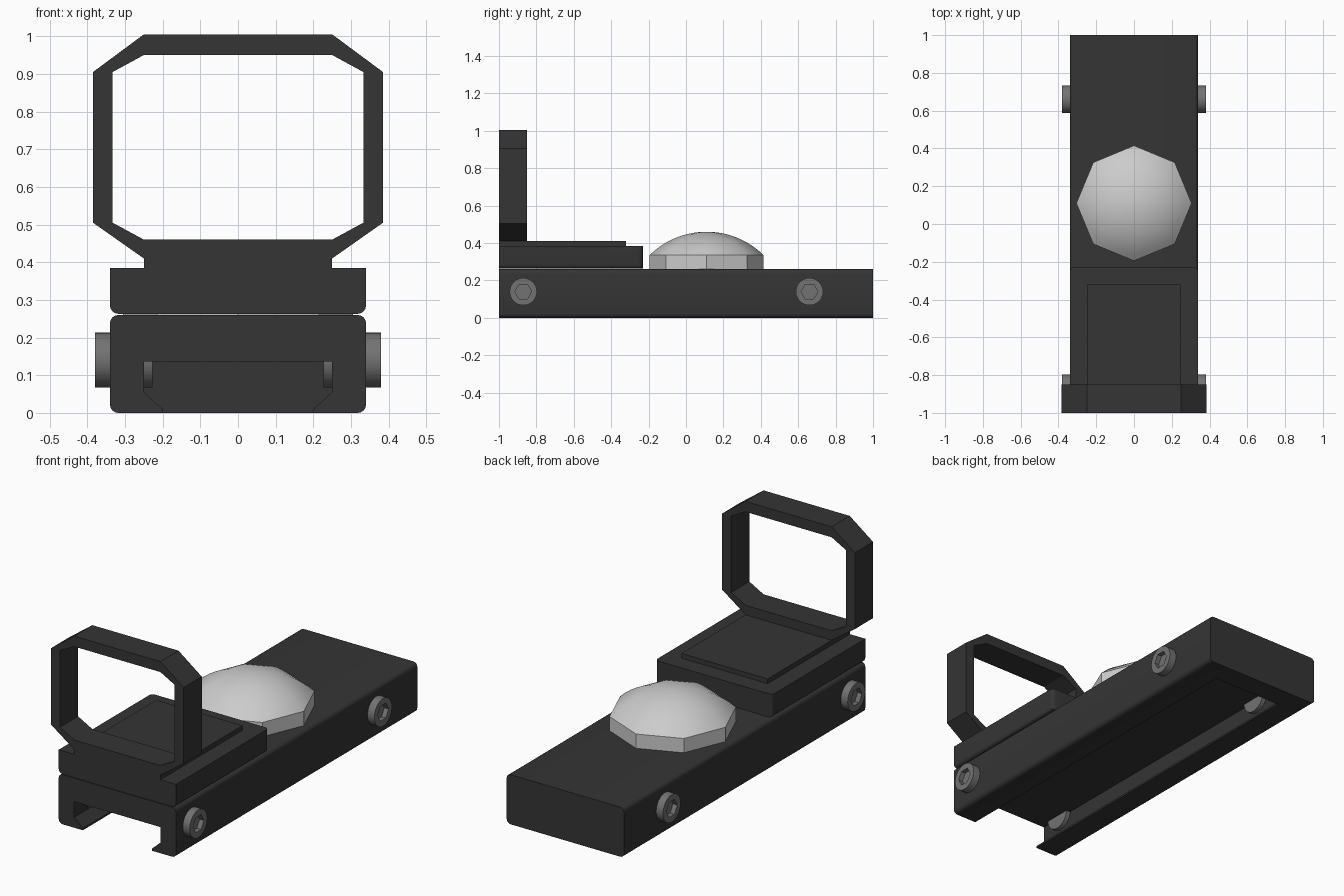
import bpy, bmesh
from math import cos, sin, pi, radians, sqrt

cube = bpy.data.objects.get("Cube")
if cube:
    bpy.data.objects.remove(cube, do_unlink=True)


def material(name, value):
    m = bpy.data.materials.new(name)
    m.use_nodes = True
    color = (value, value, value, 1)
    m.diffuse_color = color
    m.node_tree.nodes["Principled BSDF"].inputs["Base Color"].default_value = color
    return m


black = material("matte black", 0.035)
steel = material("grey steel", 0.17)
glass = material("pale lens", 0.6)


def finish(name, bm, mat):
    bmesh.ops.recalc_face_normals(bm, faces=bm.faces)
    mesh = bpy.data.meshes.new(name)
    bm.to_mesh(mesh)
    bm.free()
    ob = bpy.data.objects.new(name, mesh)
    bpy.context.collection.objects.link(ob)
    mesh.materials.append(mat)
    return ob


def smooth(ob, angle=30):
    bpy.ops.object.select_all(action='DESELECT')
    ob.select_set(True)
    bpy.context.view_layer.objects.active = ob
    bpy.ops.object.shade_smooth_by_angle(angle=radians(angle))


def prism(name, rings, mat, axis, bevel=None, radius=0.022):
    """Loft closed 2D outlines placed at positions along the x, y or z axis."""
    place = {"x": lambda a, b, t: (t, a, b),
             "y": lambda a, b, t: (a, t, b),
             "z": lambda a, b, t: (a, b, t)}[axis]
    bm = bmesh.new()
    loops = [[bm.verts.new(place(a, b, t)) for a, b in pts] for pts, t in rings]
    n = len(loops[0])
    for lo, hi in zip(loops, loops[1:]):
        for i in range(n):
            j = (i + 1) % n
            bm.faces.new((lo[i], lo[j], hi[j], hi[i]))
    bm.faces.new(loops[0])
    bm.faces.new(loops[-1])
    if bevel:
        edges = [e for e in bm.edges if bevel(*(v.co for v in e.verts))]
        bmesh.ops.bevel(bm, geom=edges, offset=radius, segments=4,
                        profile=0.5, affect='EDGES')
    return finish(name, bm, mat)


def rect(a0, a1, b0, b1):
    return [(a0, b0), (a1, b0), (a1, b1), (a0, b1)]


def ngon(n, r, ca=0, cb=0):
    return [(ca + r * cos(2 * pi * i / n), cb + r * sin(2 * pi * i / n))
            for i in range(n)]


def cut(ob, cutter):
    mod = ob.modifiers.new("cut", 'BOOLEAN')
    mod.object = cutter
    mod.operation = 'DIFFERENCE'
    mod.solver = 'EXACT'
    bpy.context.view_layer.objects.active = ob
    bpy.ops.object.modifier_apply(modifier=mod.name)
    bpy.data.objects.remove(cutter, do_unlink=True)


# Mounting base with rounded long edges and a dovetail rail channel
base_outline = rect(-0.34, 0.34, 0, 0.26)
base = prism("mount_base", [(base_outline, -1), (base_outline, 1)], black, "y",
             lambda a, b: abs(a.y - b.y) > 1)
half = [(0.2, -0.05), (0.2, 0.01), (0.25, 0.055), (0.25, 0.137)]
channel = half + [(-x, z) for x, z in reversed(half)]
cut(base, prism("channel_cutter", [(channel, -1.1), (channel, 0.88)], black, "y"))
smooth(base)

# Sight housing: rounded underside and rear corners
housing_outline = rect(-0.34, 0.34, -1, -0.23)
housing = prism("sight_housing", [(housing_outline, 0.263), (housing_outline, 0.385)],
                black, "z",
                lambda a, b: (abs(a.y - b.y) > 0.5 and a.z < 0.3)
                or (abs(a.z - b.z) > 0.1 and a.y > -0.5))
smooth(housing)

# Raised top pad
pad = rect(-0.25, 0.25, -1, -0.32)
prism("top_pad", [(pad, 0.38), (pad, 0.41)], black, "z")


# Window frame: two matching octagons joined into a ring
def octagon(x, z0, z1):
    right = [(0.25, z0), (x, 0.505), (x, 0.905), (0.25, z1)]
    return right + [(-a, b) for a, b in reversed(right)]


bm = bmesh.new()
outer, inner = octagon(0.385, 0.41, 1.005), octagon(0.333, 0.46, 0.95)
loops = [[bm.verts.new((x, y, z)) for x, z in pts]
         for pts, y in ((outer, -1), (outer, -0.85), (inner, -0.85), (inner, -1))]
for k in range(4):
    p, q = loops[k], loops[(k + 1) % 4]
    for i in range(8):
        j = (i + 1) % 8
        bm.faces.new((p[i], p[j], q[j], q[i]))
finish("window_frame", bm, black)

# Clamp bolts with hex sockets, on both sides
for side, sx in (("left", 1), ("right", -1)):
    for end, y in (("front", -0.87), ("rear", 0.66)):
        body, socket = ngon(32, 0.073, y, 0.14), ngon(6, 0.045, y, 0.14)
        bolt = prism(f"{end}_{side}_bolt", [(body, 0.227 * sx), (body, 0.38 * sx)],
                     steel, "x")
        cut(bolt, prism("socket_cutter", [(socket, 0.355 * sx), (socket, 0.42 * sx)],
                        steel, "x"))
        smooth(bolt)

# Eight-sided lens: straight rim, smooth shallow dome
rim_r, rim_z, rise = 0.305, 0.335, 0.125
ball = (rim_r ** 2 + rise ** 2) / (2 * rise)
rings = [(ngon(8, rim_r, 0, 0.11), 0.255)]
for i in range(10):
    r = rim_r * (1 - i / 10)
    rings.append((ngon(8, r, 0, 0.11), rim_z + rise - ball + sqrt(ball ** 2 - r ** 2)))
rings.append((ngon(8, 0.005, 0, 0.11), rim_z + rise))
lens = prism("lens_dome", rings, glass, "z")
for f in lens.data.polygons:
    f.use_smooth = f.normal.z > 0.2
